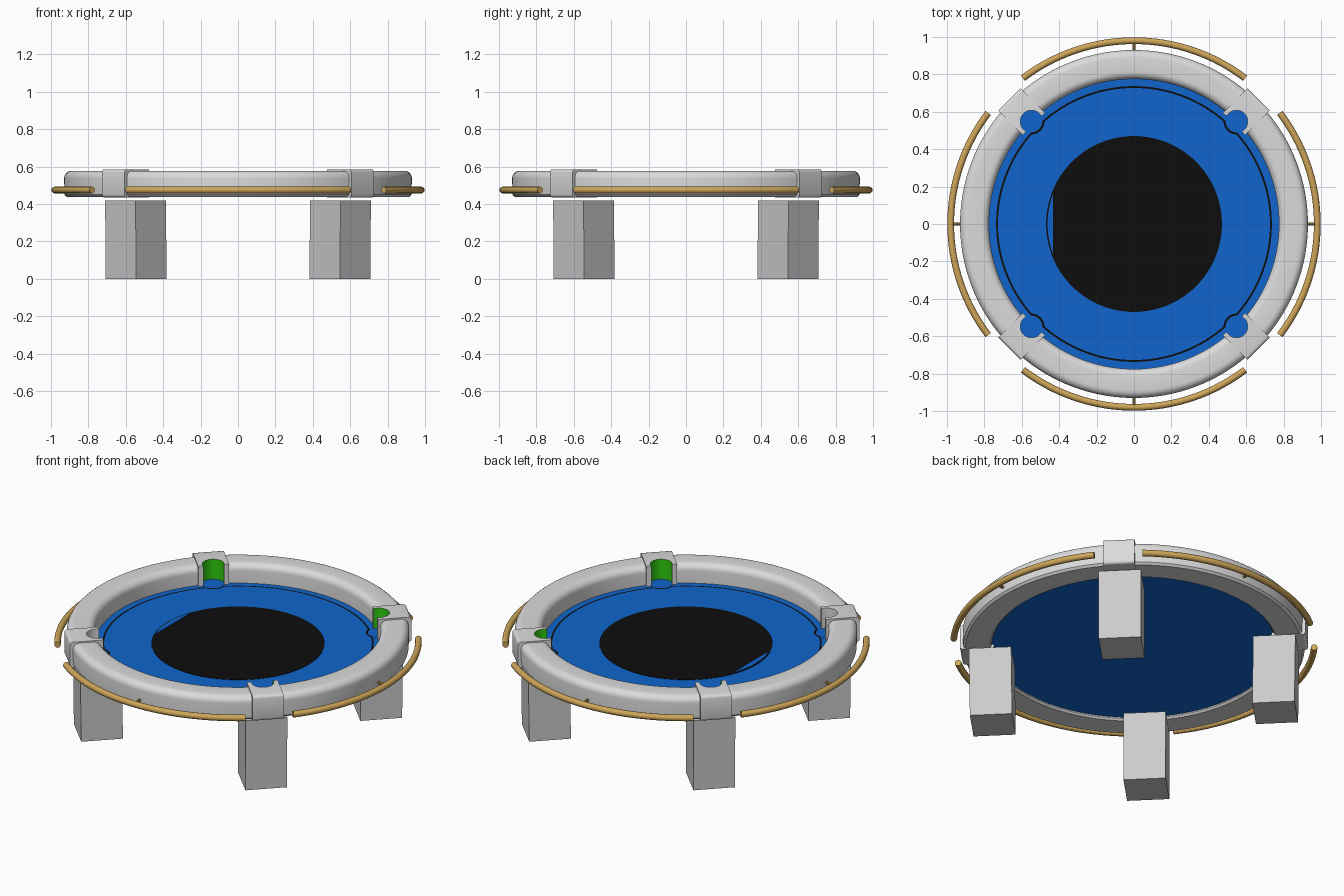
import bpy, bmesh, math
from math import sin, cos, pi, radians

if "Cube" in bpy.data.objects:
    bpy.data.objects.remove(bpy.data.objects["Cube"])


def material(name, rgb):
    m = bpy.data.materials.new(name)
    m.diffuse_color = (*rgb, 1)
    m.use_nodes = True
    m.node_tree.nodes["Principled BSDF"].inputs["Base Color"].default_value = m.diffuse_color
    return m


GREY = material("light grey", (0.71, 0.71, 0.71))
LEG = material("leg grey", (0.60, 0.60, 0.60))
BLUE = material("felt blue", (0.005, 0.13, 0.61))
BLACK = material("black", (0.004, 0.004, 0.004))
GOLD = material("gold", (0.62, 0.38, 0.10))
GREEN = material("green", (0.03, 0.60, 0.005))


def finish(name, bm, mats, smooth=True):
    bmesh.ops.recalc_face_normals(bm, faces=bm.faces[:])
    me = bpy.data.meshes.new(name)
    bm.to_mesh(me)
    bm.free()
    ob = bpy.data.objects.new(name, me)
    bpy.context.collection.objects.link(ob)
    for m in mats:
        me.materials.append(m)
    if smooth:
        bpy.context.view_layer.objects.active = ob
        ob.select_set(True)
        bpy.ops.object.shade_smooth_by_angle(angle=radians(35))
        ob.select_set(False)
    return ob


def sweep(name, profile, a0, a1, steps, mat):
    """Sweep a closed (radius, z) profile about the z axis between two angles."""
    bm = bmesh.new()
    rows = []
    for i in range(steps + 1):
        a = a0 + (a1 - a0) * i / steps
        rows.append([bm.verts.new((r * cos(a), r * sin(a), z)) for r, z in profile])
    n = len(profile)
    for p, q in zip(rows, rows[1:]):
        for j in range(n):
            bm.faces.new((p[j], p[(j + 1) % n], q[(j + 1) % n], q[j]))
    bm.faces.new(rows[0])
    bm.faces.new(rows[-1])
    return finish(name, bm, [mat])


def prism(bm, pts, z0, z1):
    """Extrude an outline in xy; returns the side faces."""
    lo = [bm.verts.new((x, y, z0)) for x, y in pts]
    hi = [bm.verts.new((x, y, z1)) for x, y in pts]
    n = len(pts)
    bm.faces.new(lo)
    bm.faces.new(hi)
    return [bm.faces.new((lo[i], lo[(i + 1) % n], hi[(i + 1) % n], hi[i])) for i in range(n)]


def plate(name, pts, z0, z1, mat):
    bm = bmesh.new()
    prism(bm, pts, z0, z1)
    return finish(name, bm, [mat])


def arc(r, a0, a1, n, cx=0, cy=0):
    return [(cx + r * cos(a0 + (a1 - a0) * i / n), cy + r * sin(a0 + (a1 - a0) * i / n))
            for i in range(n + 1)]


def circle(r, n, cx=0, cy=0):
    return arc(r, 0, 2 * pi, n, cx, cy)[:-1]


POCKET_R, POCKET_D = 0.06, 0.775
TOP = 0.465

# playing surface with centre disc
plate("blue_surface", circle(0.78, 128), 0.455, TOP, BLUE)
plate("centre_disc", circle(0.47, 128), TOP - 0.002, TOP + 0.002, BLACK)
h = math.acos(0.432 / 0.462)
plate("disc_segment", arc(0.462, pi - h, pi + h, 24), TOP, TOP + 0.004, BLUE)


# border line that bends inwards round each pocket
def line_radius(a, base, rho):
    phi = (a % (pi / 2)) - pi / 4
    s = rho ** 2 - (POCKET_D * sin(phi)) ** 2
    return min(base, POCKET_D * cos(phi) - math.sqrt(s)) if s > 0 else base


bm = bmesh.new()
N = 1024
rows = []
for i in range(N):
    a = 2 * pi * i / N
    rows.append([bm.verts.new((r * cos(a), r * sin(a), TOP + 0.002))
                 for r in (line_radius(a, 0.727, 0.069), line_radius(a, 0.737, 0.058))])
for i in range(N):
    p, q = rows[i], rows[(i + 1) % N]
    bm.faces.new((p[0], p[1], q[1], q[0]))
finish("border_line", bm, [BLACK], smooth=False)

# rounded rail cross-section
F = 0.04
profile = [(0.785, 0.438), (0.775, 0.448)]
profile += arc(F, pi, pi / 2, 6, 0.775 + F, 0.578 - F)
profile += arc(F, pi / 2, 0, 6, 0.93 - F, 0.578 - F)
profile += [(0.927, 0.45), (0.915, 0.438)]
tube = circle(0.018, 12, 0.98, 0.475)

for k, side in enumerate(("right", "back", "left", "front")):
    mid = k * pi / 2
    # padded rail quarter
    span = radians(45 - 4.9)
    sweep(side + "_rail", profile, mid - span, mid + span, 40, GREY)
    # gold bar and its small mounting post
    span = radians(37.3)
    sweep(side + "_gold_bar", tube, mid - span, mid + span, 32, GOLD)
    bm = bmesh.new()
    bmesh.ops.create_cone(bm, cap_ends=True, segments=10, radius1=0.008, radius2=0.008, depth=0.06)
    for v in bm.verts:
        x, y, z = v.co
        r = 0.95 + z
        v.co = (r * cos(mid) - y * sin(mid), r * sin(mid) + y * cos(mid), 0.48 + x)
    finish(side + "_bar_post", bm, [GOLD])

for k, corner in enumerate(("back_right", "back_left", "front_left", "front_right")):
    ang = pi / 4 + k * pi / 2
    c, s = cos(ang), sin(ang)

    def place(bm):
        for v in bm.verts:
            x, y, z = v.co
            v.co = (x * c - y * s, x * s + y * c, z)

    # corner block with round pocket notch in its inner face
    bm = bmesh.new()
    t = math.acos((POCKET_D - 0.757) / POCKET_R)
    notch = arc(POCKET_R, -(pi - t), pi - t, 20, POCKET_D, 0)
    outline = [(0.757, -0.085), *notch, (0.757, 0.085), (0.942, 0.085), (0.942, -0.085)]
    sides = prism(bm, outline, 0.435, 0.586)
    if corner != "front_left":
        for f in sides[1:21]:
            f.material_index = 1
    edges = [e for e in bm.edges if all(v.co.x > 0.94 for v in e.verts)
             and abs(e.verts[0].co.z - e.verts[1].co.z) < 0.01]
    bmesh.ops.bevel(bm, geom=edges, offset=0.016, segments=3, profile=0.5, affect='EDGES', material=0)
    place(bm)
    finish(corner + "_corner_block", bm, [GREY, GREEN])

    # pocket floor
    plate(corner + "_pocket_floor", circle(POCKET_R, 32, POCKET_D * c, POCKET_D * s),
          0.456, TOP + 0.001, BLUE)

    # square leg
    bm = bmesh.new()
    prism(bm, [(0.655, -0.115), (0.885, -0.115), (0.885, 0.115), (0.655, 0.115)], 0, 0.42)
    for v in bm.verts:
        v.co.x += 0.005 if v.co.z > 0.2 else 0
    place(bm)
    finish(corner + "_leg", bm, [LEG], smooth=False)
